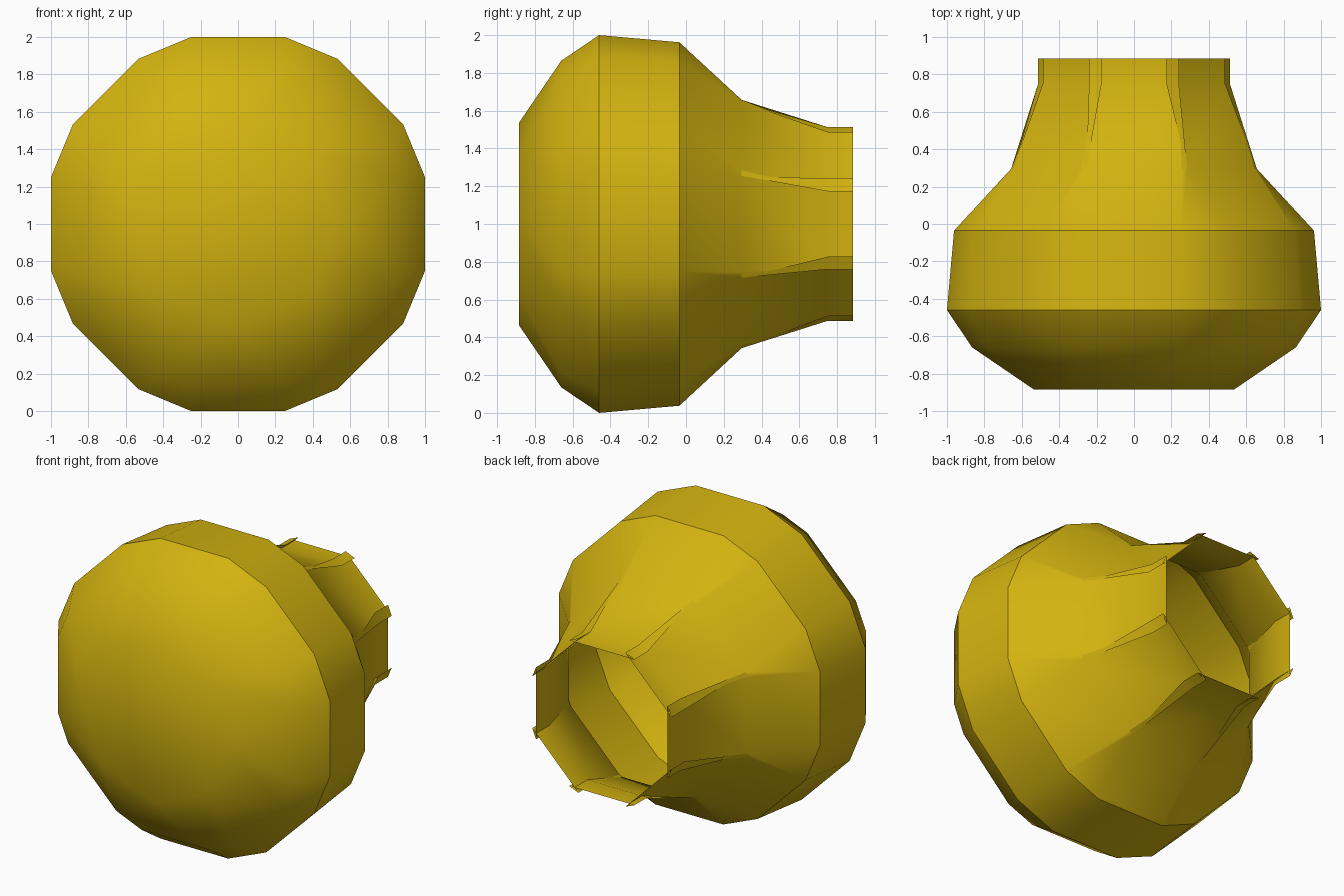
import bpy, bmesh, math

cube = bpy.data.objects.get("Cube")
if cube:
    bpy.data.objects.remove(cube, do_unlink=True)

# Single yellow material
mat = bpy.data.materials.new("golden_yellow")
mat.use_nodes = True
colour = (0.65, 0.45, 0.005, 1.0)
mat.diffuse_color = colour
bsdf = next(n for n in mat.node_tree.nodes if n.type == 'BSDF_PRINCIPLED')
bsdf.inputs["Base Color"].default_value = colour

PANELS = 8
# Profile from front to back: y, panel distance from the axis, panel half width
PROFILE = [
    (-0.885, 0.535, 0.0),
    (-0.66, 0.865, 0.25),
    (-0.46, 1.0, 0.25),
    (-0.035, 0.962, 0.25),
    (0.295, 0.657, 0.255),
    (0.75, 0.485, 0.24),
    (0.885, 0.485, 0.24),
]


def panel_ring(bm, y, dist, half):
    """Two corners for each panel, clockwise as seen from the front."""
    ring = []
    for k in range(PANELS):
        t = math.tau * k / PANELS
        s, c = math.sin(t), math.cos(t)
        for side in (-half, half):
            ring.append(bm.verts.new((dist * s + side * c, y, 1 + dist * c - side * s)))
    return ring


# Bulb shell: eight panels with linking strips, flat nose, open neck
bm = bmesh.new()
rings = [panel_ring(bm, *row) for row in PROFILE]
for front, back in zip(rings, rings[1:]):
    n = len(front)
    for i in range(n):
        j = (i + 1) % n
        bm.faces.new((front[i], front[j], back[j], back[i]))
bm.faces.new(rings[0][::-1])
bmesh.ops.remove_doubles(bm, verts=bm.verts[:], dist=0.0001)

mesh = bpy.data.meshes.new("bulb_shell")
bm.to_mesh(mesh)
bm.free()
mesh.materials.append(mat)
shell = bpy.data.objects.new("bulb_shell", mesh)
bpy.context.collection.objects.link(shell)

# Smooth panels with crisp shoulder edges
bpy.ops.object.select_all(action='DESELECT')
shell.select_set(True)
bpy.context.view_layer.objects.active = shell
bpy.ops.object.shade_smooth_by_angle(angle=math.radians(33))
